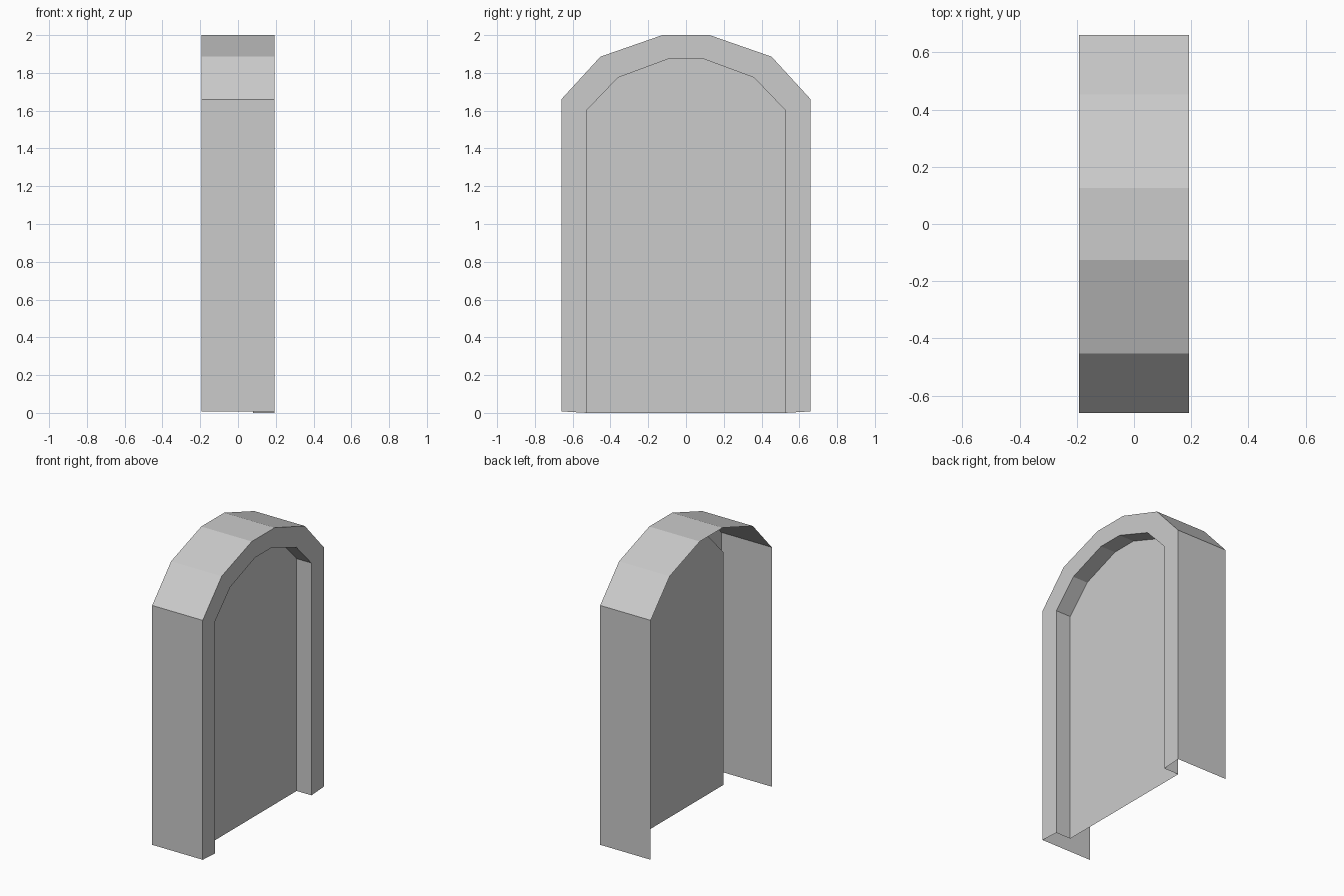
import bpy
import bmesh

cube = bpy.data.objects.get("Cube")
if cube:
    bpy.data.objects.remove(cube, do_unlink=True)

HALF_DEPTH = 0.193
PANEL_X = 0.08

# One colour for the whole alcove
grey = bpy.data.materials.new("plain_grey")
grey.use_nodes = True
colour = (0.6, 0.6, 0.6, 1)
grey.diffuse_color = colour
grey.node_tree.nodes["Principled BSDF"].inputs["Base Color"].default_value = colour


def arch(half):
    """Mirror a half profile of (y, z) points into an open arch."""
    return half + [(-y, z) for y, z in reversed(half)]


outer = arch([(0.66, 0.008), (0.66, 1.66), (0.453, 1.886), (0.125, 2.0)])
inner = arch([(0.525, 0), (0.525, 1.603), (0.36, 1.775), (0.09, 1.875)])


def make_part(name, rings, fill=False):
    """Join neighbouring arches, each given as (profile, x), with flat quads."""
    bm = bmesh.new()
    rows = [[bm.verts.new((x, y, z)) for y, z in profile] for profile, x in rings]
    for a, b in zip(rows, rows[1:]):
        for i in range(len(a) - 1):
            bm.faces.new((a[i], a[i + 1], b[i + 1], b[i]))
    if fill:
        bm.faces.new(rows[0])
    mesh = bpy.data.meshes.new(name)
    bm.to_mesh(mesh)
    bm.free()
    mesh.materials.append(grey)
    obj = bpy.data.objects.new(name, mesh)
    bpy.context.collection.objects.link(obj)
    return obj


# Outer walls and faceted roof, open at the back and underneath
make_part("outer_shell", [(outer, -HALF_DEPTH), (outer, HALF_DEPTH)])
# Flat border around the opening
make_part("arch_border", [(outer, HALF_DEPTH), (inner, HALF_DEPTH)])
# Inner sides of the recess
make_part("recess_sides", [(inner, HALF_DEPTH), (inner, PANEL_X)])
# Thin panel closing the recess
make_part("recess_panel", [(inner, PANEL_X)], fill=True)
